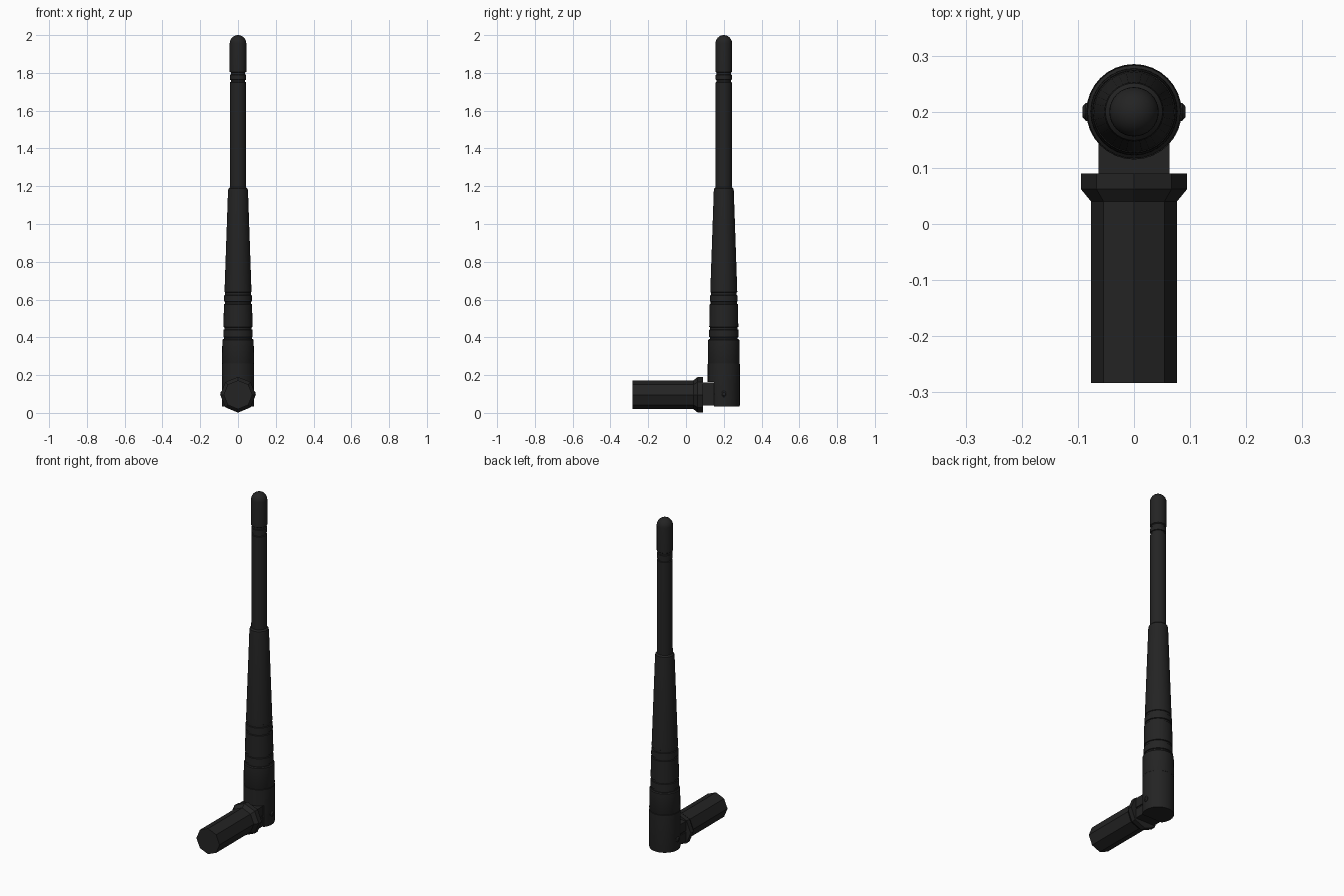
import bpy, bmesh, math
from mathutils import Vector

if "Cube" in bpy.data.objects:
    bpy.data.objects.remove(bpy.data.objects["Cube"])

black = bpy.data.materials.new("black_plastic")
black.diffuse_color = (0.017, 0.017, 0.017, 1)
black.use_nodes = True
black.node_tree.nodes["Principled BSDF"].inputs["Base Color"].default_value = black.diffuse_color

AXIS_Y = 0.2      # y of the upright mast
CON_Z = 0.096     # z of the lying connector


def finish(name, bm, smooth=None):
    bmesh.ops.recalc_face_normals(bm, faces=bm.faces[:])
    me = bpy.data.meshes.new(name)
    bm.to_mesh(me)
    bm.free()
    ob = bpy.data.objects.new(name, me)
    bpy.context.collection.objects.link(ob)
    me.materials.append(black)
    if smooth:
        smooth_by_angle(ob, smooth)
    return ob


def smooth_by_angle(ob, deg):
    bpy.ops.object.select_all(action='DESELECT')
    ob.select_set(True)
    bpy.context.view_layer.objects.active = ob
    bpy.ops.object.shade_smooth_by_angle(angle=math.radians(deg))


def revolve(name, profile, place, n=32, smooth=None):
    """Closed solid from (radius, height) pairs; place(a, b, h) maps to xyz."""
    bm = bmesh.new()
    rings = []
    for r, h in profile:
        rings.append([bm.verts.new(place(r * math.cos(2 * math.pi * i / n),
                                         r * math.sin(2 * math.pi * i / n), h))
                      for i in range(n)])
    for lo, hi in zip(rings, rings[1:]):
        for i in range(n):
            j = (i + 1) % n
            bm.faces.new((lo[i], lo[j], hi[j], hi[i]))
    bm.faces.new(rings[0])
    bm.faces.new(rings[-1])
    return finish(name, bm, smooth)


def box(name, lo, hi):
    bm = bmesh.new()
    bmesh.ops.create_cube(bm, size=1)
    lo, hi = Vector(lo), Vector(hi)
    for v in bm.verts:
        v.co = Vector([(lo[k] + hi[k]) / 2 + v.co[k] * (hi[k] - lo[k]) for k in range(3)])
    return finish(name, bm)


def upright(a, b, h):
    return (a, AXIS_Y + b, h)


def lying(a, b, h):
    return (a, h, CON_Z + b)


# swivel housing at the foot, notched at the front for the hinge tongue
housing = revolve("swivel_housing",
                  [(0.084, 0.035), (0.085, 0.04), (0.085, 0.258), (0.0835, 0.26),
                   (0.0835, 0.264), (0.0845, 0.266), (0.083, 0.385), (0.078, 0.39)],
                  upright)
cutter = box("notch_cutter", (-0.2, 0.0, -0.1), (0.2, 0.148, 0.163))
cutter.hide_render = True
mod = housing.modifiers.new("notch", 'BOOLEAN')
mod.operation, mod.object, mod.solver = 'DIFFERENCE', cutter, 'EXACT'
bpy.context.view_layer.objects.active = housing
bpy.ops.object.modifier_apply(modifier="notch")
bpy.data.objects.remove(cutter)
smooth_by_angle(housing, 30)

# tapered sleeve with two pairs of grooves
revolve("tapered_sleeve",
        [(0.073, 0.385), (0.073, 0.40), (0.078, 0.402), (0.077, 0.44),
         (0.072, 0.442), (0.072, 0.453), (0.077, 0.455), (0.0745, 0.575),
         (0.069, 0.577), (0.069, 0.588), (0.074, 0.59), (0.073, 0.622),
         (0.068, 0.624), (0.068, 0.638), (0.0715, 0.64), (0.053, 1.175),
         (0.051, 1.187), (0.043, 1.195)], upright, smooth=30)

# slim mast with grooves and a domed tip
dome = [(0.044 * math.cos(t), 1.956 + 0.044 * math.sin(t))
        for t in [math.radians(89.5) * k / 8 for k in range(9)]]
revolve("mast",
        [(0.043, 1.18), (0.0425, 1.75), (0.038, 1.752), (0.038, 1.762),
         (0.0425, 1.764), (0.0425, 1.79), (0.038, 1.792), (0.038, 1.802),
         (0.044, 1.806)] + dome, upright, smooth=30)

# hinge tongue: two cheeks with a narrow seam between them
box("tongue_lower", (-0.063, 0.08, 0.04), (0.063, 0.16, 0.094))
box("tongue_upper", (-0.063, 0.08, 0.104), (0.063, 0.16, 0.16))
box("tongue_core", (-0.057, 0.08, 0.045), (0.057, 0.16, 0.155))

# pivot pins on both sides
for side, label in ((-1, "left"), (1, "right")):
    revolve("pivot_pin_" + label,
            [(0.016, 0.075), (0.016, 0.086), (0.009, 0.092)],
            lambda a, b, h, s=side: (s * h, AXIS_Y + a, 0.1 + b), n=16, smooth=30)

# eight-sided connector barrel with flared collar
revolve("connector",
        [(0.0765, -0.283), (0.0765, 0.04), (0.0945, 0.062), (0.0945, 0.09)],
        lying, n=8)
